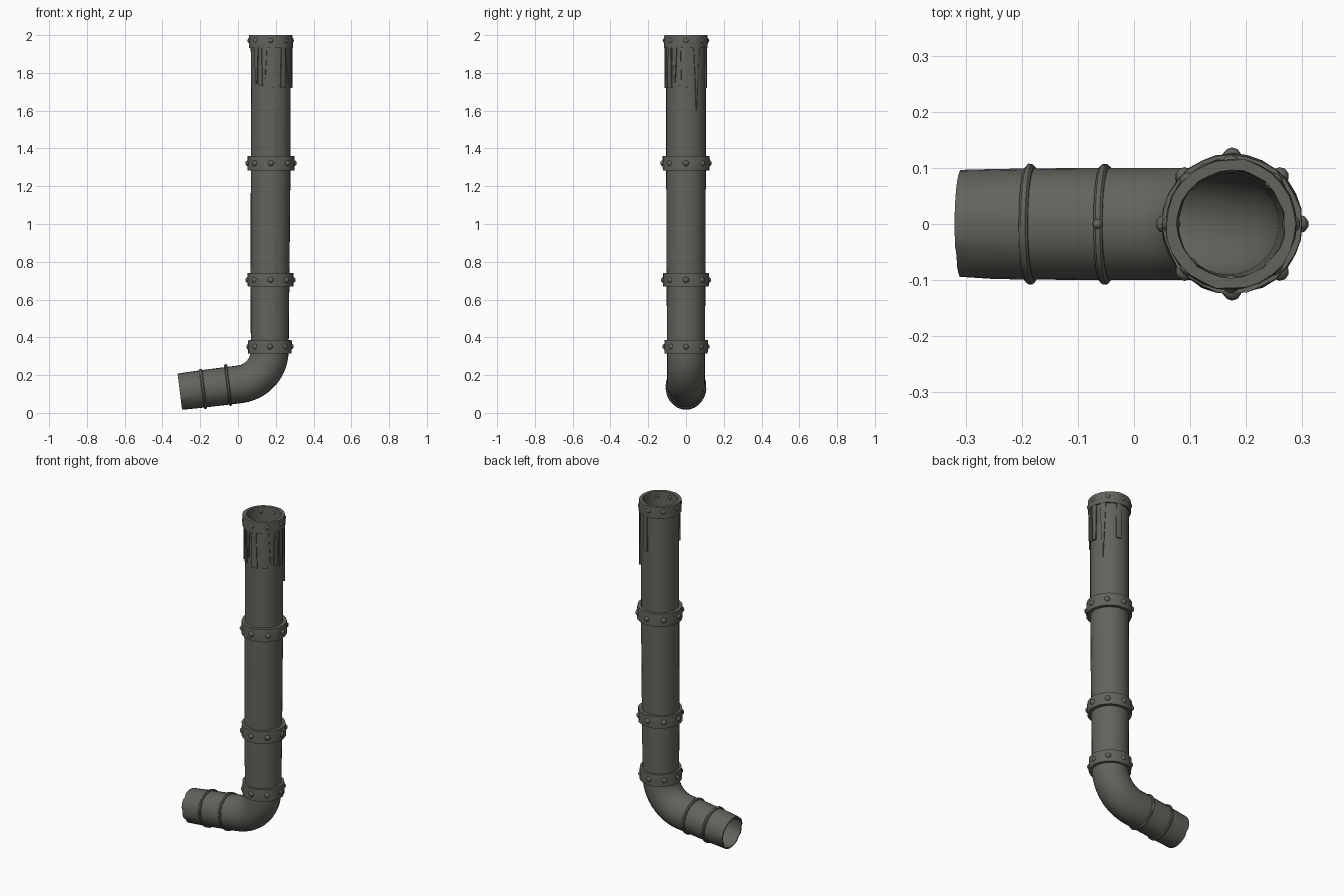
import bpy, bmesh, math, random
from mathutils import Vector, Matrix

if "Cube" in bpy.data.objects:
    bpy.data.objects.remove(bpy.data.objects["Cube"])

random.seed(4)
N = 28
PX = 0.172          # axis of the upright pipe
R_BEND = 0.18       # bend radius of the elbow
TILT = math.radians(7)

mat = bpy.data.materials.new("dull grey metal")
mat.diffuse_color = (0.125, 0.125, 0.11, 1)
mat.use_nodes = True
mat.node_tree.nodes["Principled BSDF"].inputs["Base Color"].default_value = mat.diffuse_color


def finish(name, bm, angle=35):
    bmesh.ops.recalc_face_normals(bm, faces=bm.faces[:])
    me = bpy.data.meshes.new(name)
    bm.to_mesh(me)
    bm.free()
    me.materials.append(mat)
    ob = bpy.data.objects.new(name, me)
    bpy.context.collection.objects.link(ob)
    bpy.ops.object.select_all(action='DESELECT')
    ob.select_set(True)
    bpy.context.view_layer.objects.active = ob
    bpy.ops.object.shade_smooth_by_angle(angle=math.radians(angle))
    return ob


def frame(center, tangent):
    """Cross-section frame: columns are side (in the xz plane), y, tangent."""
    t = Vector(tangent).normalized()
    y = Vector((0, 1, 0))
    s = y.cross(t)
    m = Matrix((s, y, t)).transposed().to_4x4()
    return Matrix.Translation(center) @ m


def loft(name, sections, wobble=0.0, dent=None):
    """Closed tube wall: sections of (frame, radius), last joined to first."""
    bm = bmesh.new()
    rings = []
    for k, (m, r) in enumerate(sections):
        ring = []
        for i in range(N):
            a = 2 * math.pi * i / N
            rr = r + random.uniform(-wobble, wobble)
            if dent:
                rr += dent(k, i)
            ring.append(bm.verts.new(m @ Vector((rr * math.cos(a), rr * math.sin(a), 0))))
        rings.append(ring)
    for k in range(len(rings)):
        p, q = rings[k], rings[(k + 1) % len(rings)]
        for i in range(N):
            j = (i + 1) % N
            bm.faces.new((p[i], p[j], q[j], q[i]))
    return finish(name, bm)


def tube(name, outer, wall, dent=None):
    inner = [(m, r - wall) for m, r in reversed(outer)]
    return loft(name, outer + inner, dent=dent)


# upright pipe, slightly widening upward
UP = (0, 0, 1)
tube("upright_pipe", [(frame((x, 0, z), UP), r) for x, z, r in
     ((0.168, 0.33, 0.1), (0.169, 0.7, 0.103), (0.173, 1.32, 0.105),
      (0.174, 1.7, 0.105), (0.174, 1.985, 0.107))], 0.01)

# elbow and outlet pipe
arc_c = Vector((0.168 - R_BEND, 0, 0.33))
axis = Vector((math.cos(TILT), 0, math.sin(TILT)))
arc = []
for k in range(13):
    a = -(math.pi / 2 - TILT) * (1 - k / 12)
    c = arc_c + R_BEND * Vector((math.cos(a), 0, math.sin(a)))
    arc.append((frame(c, (-math.sin(a), 0, math.cos(a))), 0.1))
start = arc_c + R_BEND * Vector((math.sin(TILT), 0, -math.cos(TILT)))


def outlet(x):
    return start + axis * ((x - start.x) / axis.x)


straight = [(frame(outlet(x), axis), r) for x, r in
            ((-0.308, 0.0965), (-0.25, 0.098), (-0.19, 0.099), (-0.05, 0.1))]
count = 2 * (len(straight) + len(arc))


def end_dent(k, i):
    # small dents at the open mouth
    return -0.008 if k in (0, count - 1) and i in (5, 17, 21, 24) else 0


tube("elbow_outlet", straight + arc, 0.008, end_dent)

# thin bands on the outlet
for n, x in enumerate((-0.185, -0.052)):
    p = outlet(x)
    prof = ((-0.008, 0.096), (-0.008, 0.103), (-0.004, 0.107),
            (0.004, 0.107), (0.008, 0.103), (0.008, 0.096))
    loft(f"outlet_band_{n}", [(frame(p + axis * d, axis), r) for d, r in prof], 0.0012)


def knobs(name, spots, size):
    bm = bmesh.new()
    for s in spots:
        bmesh.ops.create_icosphere(bm, subdivisions=2, radius=size,
                                   matrix=Matrix.Translation(s))
    finish(name, bm, 60)


knobs("band_knob", [outlet(-0.052) + Vector((-0.013, 0, 0.106))], 0.009)

# riveted collars: x, bottom, top, outer radius, rivet reach
for n, (x, z0, z1, r, reach) in enumerate((
        (0.169, 0.315, 0.387, 0.115, 0.109), (0.172, 0.668, 0.74, 0.121, 0.117),
        (0.175, 1.284, 1.36, 0.124, 0.120), (0.173, 1.932, 2.0, 0.116, 0.107))):
    prof = ((z0, 0.096), (z0, r), (z0 + 0.025, r + 0.001),
            (z1 - 0.025, r + 0.001), (z1, r), (z1, 0.096))
    loft(f"collar_{n}", [(frame((x, 0, z), UP), rr) for z, rr in prof], 0.002)
    zm = (z0 + z1) / 2 + (0.005 if n == 3 else 0)
    knobs(f"collar_rivets_{n}",
          [Vector((x + reach * math.cos(k * math.pi / 4),
                   reach * math.sin(k * math.pi / 4), zm)) for k in range(8)], 0.0165)

# tapering strips under the top collar: angle, top width, bottom width, bottom z
bm = bmesh.new()
for deg, wt, wb, zb in ((225, 16, 5, 1.74), (240, 6, 12, 1.73), (253, 13, 3, 1.77),
                        (275, 13, 20, 1.72), (307, 12, 18, 1.72), (326, 16, 4, 1.75),
                        (341, 7, 13, 1.73), (2, 18, 12, 1.72), (31, 18, 1.5, 1.6),
                        (78, 14, 16, 1.72)):
    levels = []
    for z, w in ((1.94, wt), (zb, wb)):
        row = []
        for r, side in ((0.1, -1), (0.112, -1), (0.114, 0), (0.112, 1), (0.1, 1)):
            a = math.radians(deg + side * w / 2)
            row.append(bm.verts.new((0.174 + r * math.cos(a), r * math.sin(a), z)))
        levels.append(row)
    t, b = levels
    for i in range(5):
        j = (i + 1) % 5
        bm.faces.new((t[i], t[j], b[j], b[i]))
    bm.faces.new(t)
    bm.faces.new(b)
finish("hanging_strips", bm)
